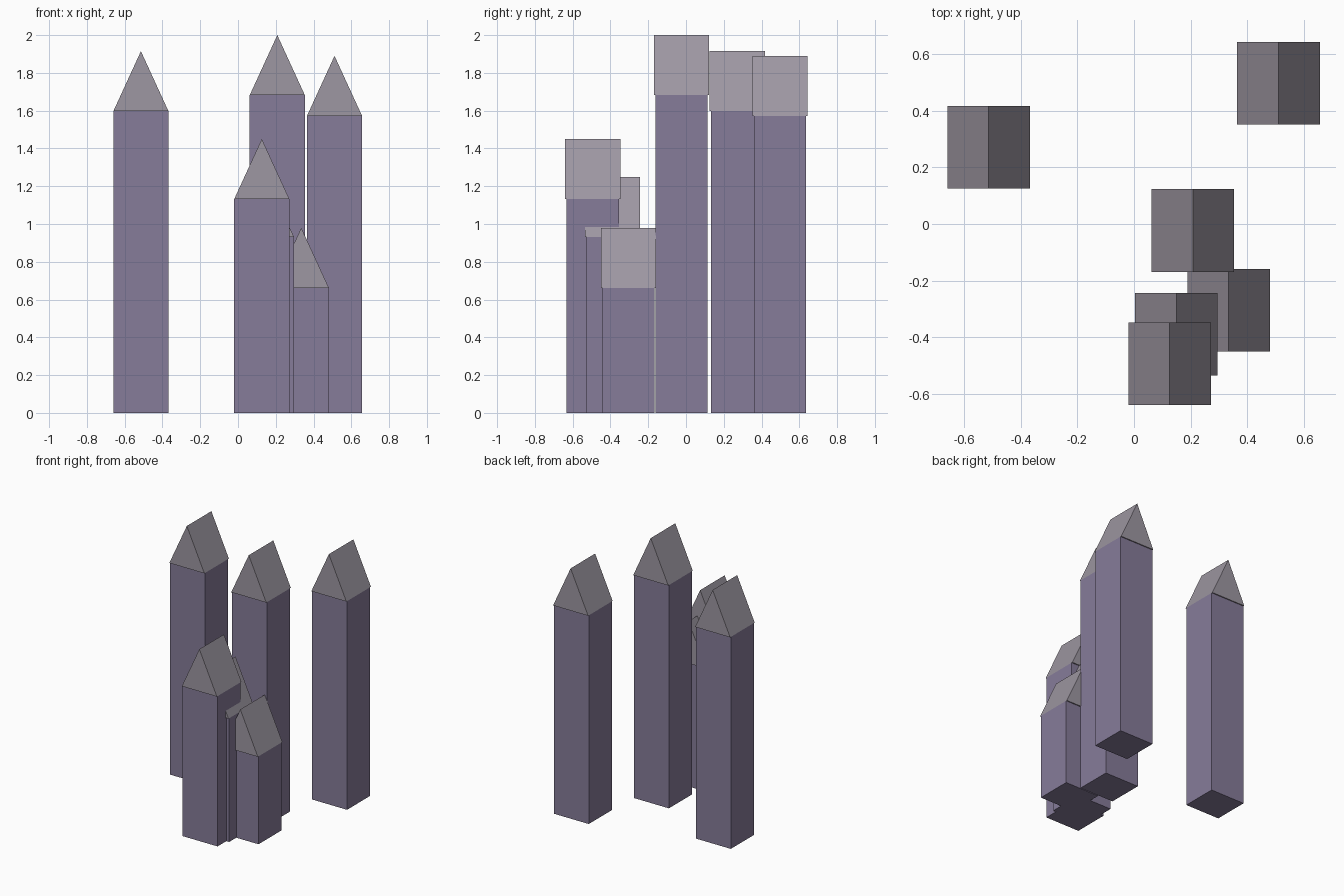
import bpy, bmesh

if "Cube" in bpy.data.objects:
    bpy.data.objects.remove(bpy.data.objects["Cube"])

W = 0.292        # tower width in x, also roof depth
BODY_D = 0.276   # body depth in y, set in slightly under the gables
ROOF_H = 0.318


def material(name, color):
    m = bpy.data.materials.new(name)
    m.diffuse_color = color
    m.use_nodes = True
    m.node_tree.nodes["Principled BSDF"].inputs["Base Color"].default_value = m.diffuse_color
    return m


wall_mat = material("wall_purple", (0.24, 0.20, 0.32, 1))
roof_mat = material("roof_grey", (0.34, 0.31, 0.36, 1))


def extrude_profile(name, profile, depth, loc, mat):
    """Extrude a closed x-z outline along y, centred on loc."""
    bm = bmesh.new()
    face = bm.faces.new([bm.verts.new((x, -depth / 2, z)) for x, z in profile])
    ext = bmesh.ops.extrude_face_region(bm, geom=[face])
    verts = [v for v in ext["geom"] if isinstance(v, bmesh.types.BMVert)]
    bmesh.ops.translate(bm, verts=verts, vec=(0, depth, 0))
    bmesh.ops.recalc_face_normals(bm, faces=bm.faces)
    mesh = bpy.data.meshes.new(name)
    bm.to_mesh(mesh)
    bm.free()
    mesh.materials.append(mat)
    obj = bpy.data.objects.new(name, mesh)
    obj.location = loc
    bpy.context.collection.objects.link(obj)
    return obj


# Each tower: centre x, centre y, ridge height
towers = [
    (-0.514, 0.271, 1.915),
    (0.511, 0.498, 1.89),
    (0.208, -0.023, 2.0),
    (0.335, -0.305, 0.98),
    (0.150, -0.390, 1.25),
    (0.126, -0.494, 1.45),
]

h = W / 2
for i, (x, y, top) in enumerate(towers, 1):
    eave = top - ROOF_H
    # Square shaft
    extrude_profile(f"tower_body_{i}", [(-h, 0), (h, 0), (h, eave), (-h, eave)],
                    BODY_D, (x, y, 0), wall_mat)
    # Gabled roof with ridge running front to back
    extrude_profile(f"tower_roof_{i}", [(-h, 0), (h, 0), (0, ROOF_H)],
                    W, (x, y, eave), roof_mat)
